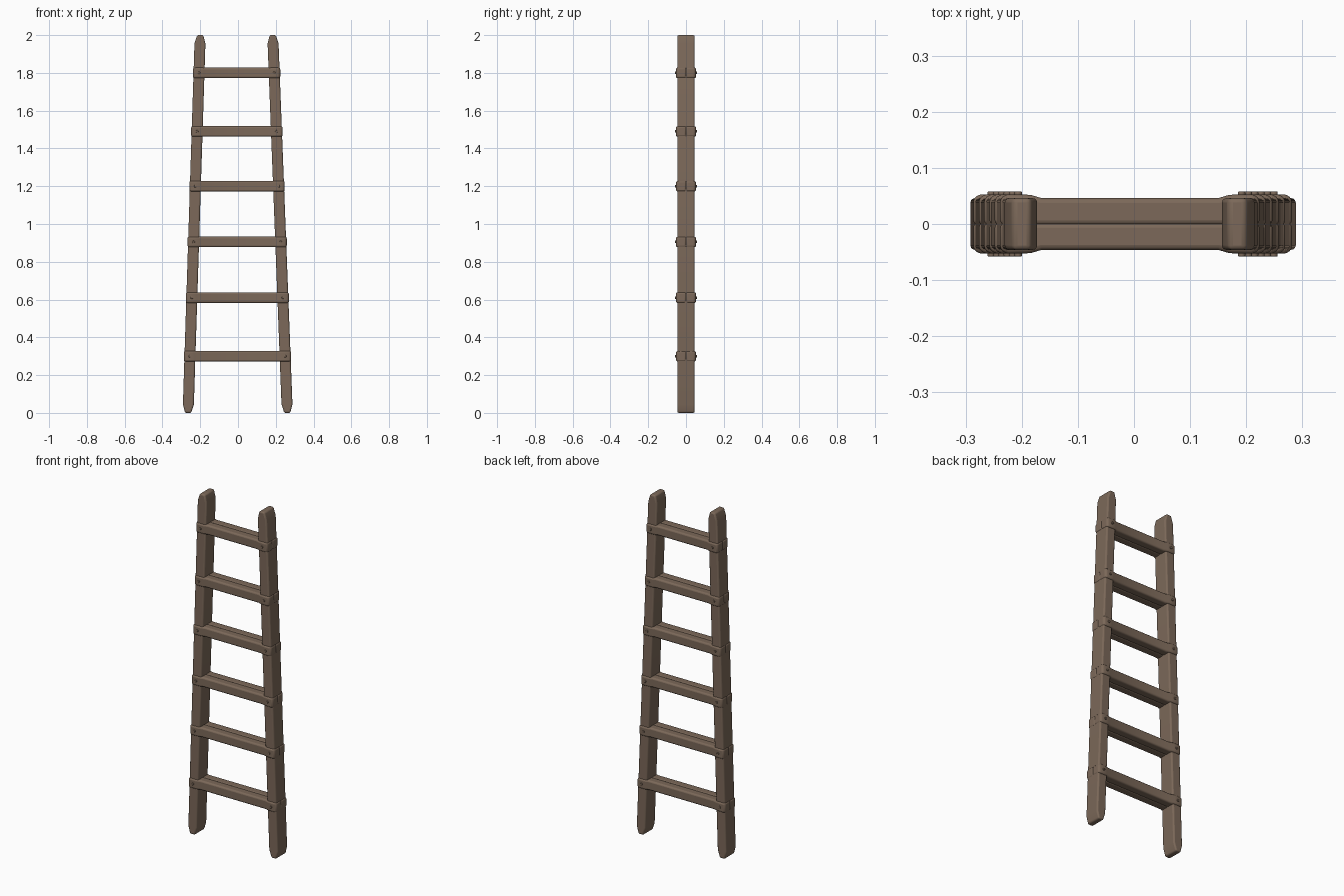
import bpy
import bmesh
import math
from mathutils import Matrix, Vector

cube = bpy.data.objects.get("Cube")
if cube:
    bpy.data.objects.remove(cube, do_unlink=True)


def material(name, rgb):
    mat = bpy.data.materials.new(name)
    mat.use_nodes = True
    color = (*rgb, 1)
    mat.diffuse_color = color
    bsdf = mat.node_tree.nodes["Principled BSDF"]
    bsdf.inputs["Base Color"].default_value = color
    bsdf.inputs["Roughness"].default_value = 0.9
    return mat


wood = material("weathered brown wood", (0.20, 0.14, 0.10))


def finish(name, bm, bevel=0):
    bmesh.ops.recalc_face_normals(bm, faces=bm.faces)
    mesh = bpy.data.meshes.new(name)
    bm.to_mesh(mesh)
    bm.free()
    mesh.materials.append(wood)
    obj = bpy.data.objects.new(name, mesh)
    bpy.context.collection.objects.link(obj)
    if bevel:
        mod = obj.modifiers.new("rounded edges", "BEVEL")
        mod.width = bevel
        mod.segments = 3
        mod.limit_method = "ANGLE"
        mod.angle_limit = math.radians(25)
    bpy.ops.object.select_all(action="DESELECT")
    obj.select_set(True)
    bpy.context.view_layer.objects.active = obj
    bpy.ops.object.shade_smooth_by_angle(angle=math.radians(35))
    return obj


def prism(name, outline, depth, bevel):
    """Extrude a closed 3D outline along the depth vector."""
    bm = bmesh.new()
    face = bm.faces.new([bm.verts.new(p) for p in outline])
    grown = bmesh.ops.extrude_face_region(bm, geom=[face])
    verts = [v for v in grown["geom"] if isinstance(v, bmesh.types.BMVert)]
    bmesh.ops.translate(bm, vec=Vector(depth), verts=verts)
    return finish(name, bm, bevel)


# Leaning side rails: bottom and top centre of each
RAILS = {"right": (-0.264, -0.2), "left": (0.261, 0.184)}
HALF = 0.029
HEIGHT = 2.0


def rail_x(side, z):
    bottom, top = RAILS[side]
    return bottom + (top - bottom) * z / HEIGHT


# Rails with chamfered ends
for side in RAILS:
    levels = [(0, 0.016), (0.045, HALF), (HEIGHT - 0.045, HALF), (HEIGHT, 0.016)]
    outline = [(rail_x(side, z) - w, -0.046, z) for z, w in levels]
    outline += [(rail_x(side, z) + w, -0.046, z) for z, w in reversed(levels)]
    prism(side + "_rail", outline, (0, 0.092, 0), 0.008)

# Paired rungs, thickened where they clasp the rails, plus pegs
THICK = 0.056
for i, z in enumerate((0.30, 0.61, 0.905, 1.20, 1.49, 1.80), 1):
    xr, xl = rail_x("right", z), rail_x("left", z)
    out = HALF + 0.003
    for s, place in ((-1, "front"), (1, "back")):
        plan = [(xr - out, -0.002), (xr - out, 0.048), (xr - 0.018, 0.053),
                (xr + 0.022, 0.052), (xr + 0.042, 0.046), (xl - 0.042, 0.046),
                (xl - 0.022, 0.052), (xl + 0.018, 0.053), (xl + out, 0.048),
                (xl + out, -0.002)]
        outline = [(x, s * y, z - THICK / 2) for x, y in plan]
        prism(f"{place}_rung_{i}", outline, (0, 0, THICK), 0.009)
        for side, x in (("right", xr), ("left", xl)):
            bm = bmesh.new()
            place_at = (Matrix.Translation((x, s * 0.053, z))
                        @ Matrix.Rotation(math.pi / 2, 4, "X"))
            bmesh.ops.create_cone(bm, cap_ends=True, segments=10, radius1=0.007,
                                  radius2=0.007, depth=0.01, matrix=place_at)
            finish(f"{place}_{side}_peg_{i}", bm, 0.002)
